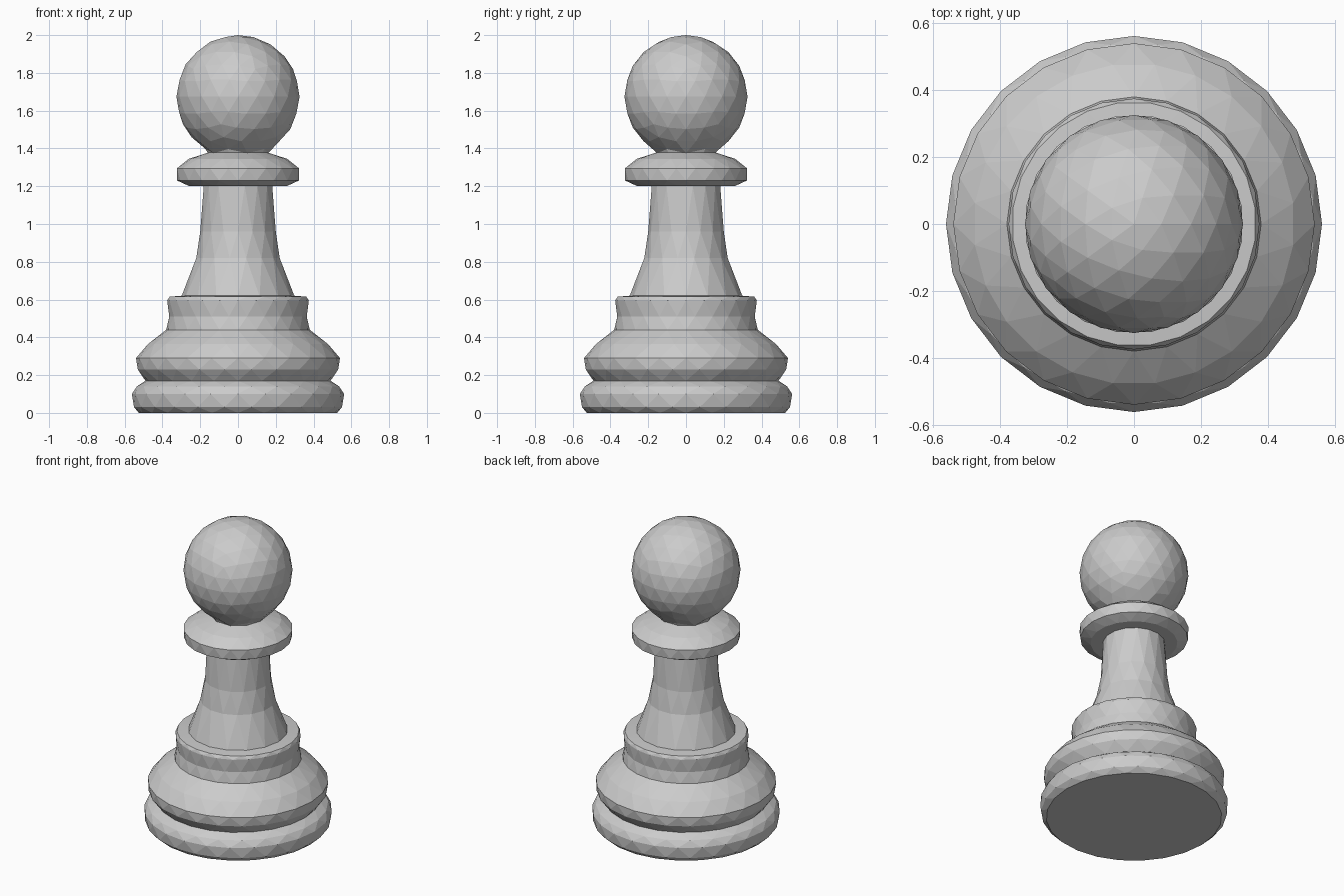
import bpy, bmesh, math

if "Cube" in bpy.data.objects:
    bpy.data.objects.remove(bpy.data.objects["Cube"])


def finish(bm, name):
    bmesh.ops.recalc_face_normals(bm, faces=bm.faces)
    mesh = bpy.data.meshes.new(name)
    bm.to_mesh(mesh)
    bm.free()
    obj = bpy.data.objects.new(name, mesh)
    bpy.context.collection.objects.link(obj)
    return obj


def turned(name, profile, sides, cap_bottom=False):
    """Faceted turned part: rings are staggered half a step and joined by triangles."""
    bm = bmesh.new()
    rings = []
    for k, (r, z) in enumerate(profile):
        shift = 0.5 * (k % 2)
        angles = [(i + shift) * math.tau / sides for i in range(sides)]
        rings.append([bm.verts.new((r * math.cos(a), r * math.sin(a), z)) for a in angles])
    for k in range(len(rings) - 1):
        lo, hi = rings[k], rings[k + 1]
        for i in range(sides):
            j = (i + 1) % sides
            if k % 2 == 0:
                bm.faces.new((lo[i], lo[j], hi[i]))
                bm.faces.new((lo[j], hi[j], hi[i]))
            else:
                bm.faces.new((lo[i], hi[j], hi[i]))
                bm.faces.new((lo[i], lo[j], hi[j]))
    if cap_bottom:
        bm.faces.new(rings[0][::-1])
    obj = finish(bm, name)
    # outward normals for the open shells
    p = max(obj.data.polygons, key=lambda f: f.center.xy.length if abs(f.normal.z) < 0.9 else 0)
    if p.normal.xy.dot(p.center.xy) < 0:
        obj.data.flip_normals()
    return obj


# Foot ring on the board
turned("foot", [(0.525, 0.0), (0.555, 0.03), (0.562, 0.10), (0.54, 0.14),
                (0.49, 0.17)], 24, cap_bottom=True)

# Bulging base above the foot
turned("base", [(0.49, 0.17), (0.535, 0.23), (0.54, 0.29), (0.48, 0.365),
                (0.38, 0.44)], 24)

# Waist band with its flat top step
turned("band", [(0.38, 0.44), (0.367, 0.51), (0.375, 0.595), (0.365, 0.615),
                (0.28, 0.622)], 24)

# Tapering neck
turned("neck", [(0.30, 0.615), (0.225, 0.82), (0.20, 0.96), (0.185, 1.20)], 16)

# Disc collar under the head
turned("collar", [(0.175, 1.20), (0.26, 1.20), (0.322, 1.23), (0.327, 1.295),
                  (0.26, 1.345), (0.155, 1.38)], 20)

# Ball head, trimmed where it sinks into the collar
bm = bmesh.new()
bmesh.ops.create_icosphere(bm, subdivisions=3, radius=0.326)
bmesh.ops.translate(bm, verts=bm.verts, vec=(0, 0, 1.674))
bmesh.ops.bisect_plane(bm, geom=bm.verts[:] + bm.edges[:] + bm.faces[:],
                       plane_co=(0, 0, 1.38), plane_no=(0, 0, -1), clear_outer=True)
# Widen the cut rim so it flares onto the collar
for v in bm.verts:
    if v.co.z < 1.385:
        s = 0.16 / v.co.xy.length
        v.co.x *= s
        v.co.y *= s
        v.co.z = 1.375
finish(bm, "head")
